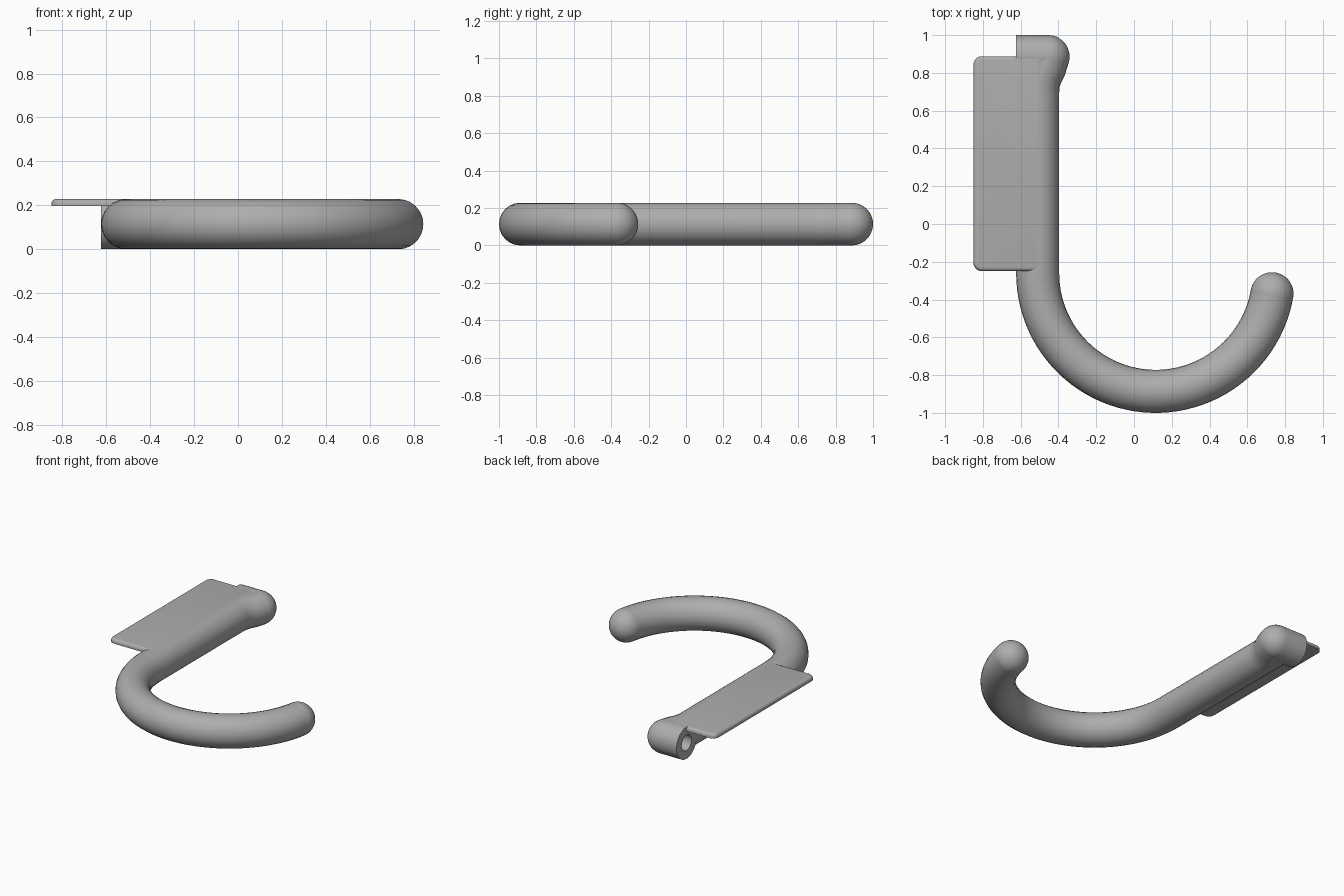
import bpy, bmesh, math
from mathutils import Matrix

cube = bpy.data.objects.get("Cube")
if cube:
    bpy.data.objects.remove(cube, do_unlink=True)

R = 0.114                     # rod radius, also its centre height
SHAFT_X, KNOB_Y = -0.51, 0.886
BEND_X, BEND_Y, BEND_R = 0.115, -0.261, 0.625
KNOB_END, KNOB_BALL = -0.625, -0.455

grey = bpy.data.materials.new("plain grey")
grey.use_nodes = True
grey.diffuse_color = (0.42, 0.42, 0.42, 1)
grey.node_tree.nodes["Principled BSDF"].inputs["Base Color"].default_value = grey.diffuse_color


def select(obj):
    bpy.ops.object.select_all(action='DESELECT')
    obj.select_set(True)
    bpy.context.view_layer.objects.active = obj


def finish(obj):
    select(obj)
    obj.data.materials.clear()
    obj.data.materials.append(grey)
    bpy.ops.object.shade_smooth_by_angle(angle=math.radians(35))
    return obj


def from_bmesh(name, bm):
    bmesh.ops.recalc_face_normals(bm, faces=bm.faces)
    mesh = bpy.data.meshes.new(name)
    bm.to_mesh(mesh)
    bm.free()
    obj = bpy.data.objects.new(name, mesh)
    bpy.context.collection.objects.link(obj)
    return finish(obj)


def rod(name, path):
    """Round bar swept along a path at rod height."""
    curve = bpy.data.curves.new(name, 'CURVE')
    curve.dimensions = '3D'
    curve.bevel_depth, curve.bevel_resolution = R, 10
    curve.use_fill_caps = True
    line = curve.splines.new('POLY')
    line.points.add(len(path) - 1)
    for point, (x, y) in zip(line.points, path):
        point.co = (x, y, R, 1)
    obj = bpy.data.objects.new(name, curve)
    bpy.context.collection.objects.link(obj)
    select(obj)
    bpy.ops.object.convert(target='MESH')
    obj = bpy.context.object
    # weld the caps so the bar is a closed solid
    bm = bmesh.new()
    bm.from_mesh(obj.data)
    bmesh.ops.remove_doubles(bm, verts=bm.verts, dist=1e-5)
    bmesh.ops.recalc_face_normals(bm, faces=bm.faces)
    bm.to_mesh(obj.data)
    bm.free()
    return finish(obj)


# Straight shaft running into the round bend
end_angle = math.radians(350)
path = [(SHAFT_X, KNOB_Y), (SHAFT_X, 0.3)]
for i in range(49):
    a = math.pi + (end_angle - math.pi) * i / 48
    path.append((BEND_X + BEND_R * math.cos(a), BEND_Y + BEND_R * math.sin(a)))
hook = rod("hook_rod", path)

# Ball closing the free tip
bm = bmesh.new()
bmesh.ops.create_uvsphere(bm, u_segments=44, v_segments=24, radius=R,
                          matrix=Matrix.Translation((*path[-1], R)))
from_bmesh("tip_ball", bm)

# Blend between shaft and knob
blend = rod("knob_blend", [(SHAFT_X, 0.70), (-0.505, 0.75), (-0.492, 0.79),
                           (-0.472, 0.83), (KNOB_BALL, KNOB_Y)])

# Cross knob: flat end on one side, domed on the other
profile = [(KNOB_END, 0), (KNOB_END, R)]
for i in range(13):
    a = math.pi / 2 * (1 - i / 12)
    profile.append((KNOB_BALL + R * math.cos(a), R * math.sin(a)))
bm = bmesh.new()
verts = [bm.verts.new((x, KNOB_Y + r, R)) for x, r in profile]
edges = [bm.edges.new(pair) for pair in zip(verts, verts[1:])]
bmesh.ops.spin(bm, geom=verts + edges, cent=(0, KNOB_Y, R), axis=(1, 0, 0),
               angle=math.tau, steps=44)
bmesh.ops.remove_doubles(bm, verts=bm.verts, dist=1e-5)
knob = from_bmesh("cross_knob", bm)

# Blind hole bored in the flat end of the knob
bm = bmesh.new()
bmesh.ops.create_cone(bm, cap_ends=True, segments=32, radius1=0.055, radius2=0.055, depth=0.4,
                      matrix=Matrix.Translation((KNOB_END - 0.04, KNOB_Y, R))
                      @ Matrix.Rotation(math.pi / 2, 4, 'Y'))
cutter = from_bmesh("hole_cutter", bm)
cutter.hide_render = True
for part in (hook, blend, knob):
    select(part)
    cut = part.modifiers.new("hole", 'BOOLEAN')
    cut.operation, cut.solver, cut.object = 'DIFFERENCE', 'EXACT', cutter
    # put the cut ahead of any smoothing modifier
    bpy.ops.object.modifier_move_to_index(modifier=cut.name, index=0)
    bpy.ops.object.modifier_apply(modifier=cut.name)
    finish(part)
bpy.data.objects.remove(cutter, do_unlink=True)

# Thin mounting plate, tangent to the top of the shaft
x0, x1, y0, y1, z0, z1 = -0.85, SHAFT_X, -0.25, 0.888, 0.197, 2 * R
bm = bmesh.new()
bmesh.ops.create_cube(bm, size=1, matrix=Matrix.Translation(
    ((x0 + x1) / 2, (y0 + y1) / 2, (z0 + z1) / 2)) @ Matrix.Diagonal((x1 - x0, y1 - y0, z1 - z0, 1)))
corners = [e for e in bm.edges if all(v.co.x < x0 + 0.01 for v in e.verts)
           and abs(e.verts[0].co.z - e.verts[1].co.z) > 0.01]
bmesh.ops.bevel(bm, geom=corners, offset=0.045, segments=8, profile=0.5, affect='EDGES')
rim = [e for e in bm.edges if all(v.co.z > z1 - 0.001 for v in e.verts)
       and not all(v.co.x > x1 - 0.001 for v in e.verts)]
bmesh.ops.bevel(bm, geom=rim, offset=0.02, segments=5, profile=0.5, affect='EDGES')
from_bmesh("mounting_plate", bm)
